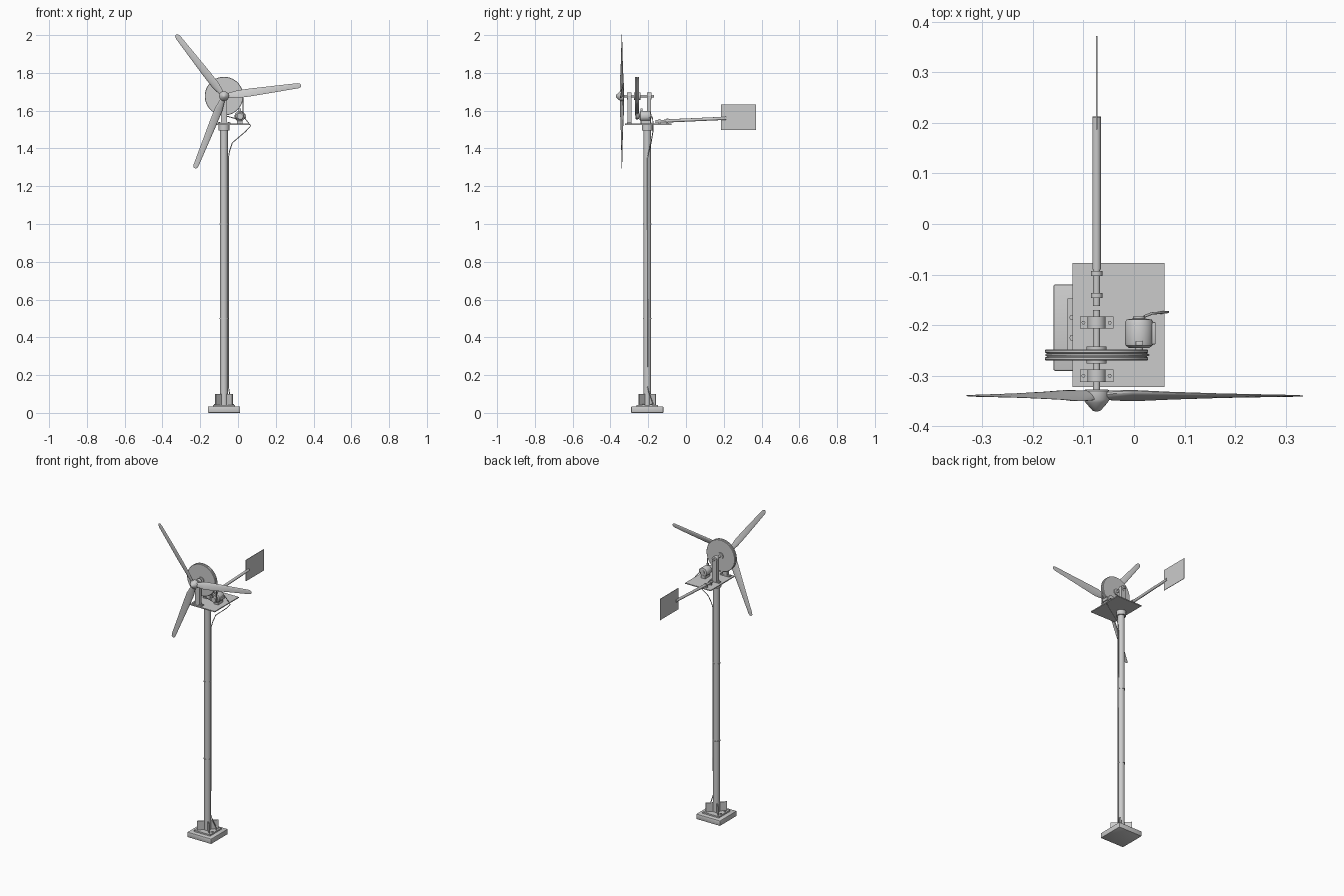
import bpy, bmesh, math
from mathutils import Vector, Matrix

if "Cube" in bpy.data.objects:
    bpy.data.objects.remove(bpy.data.objects["Cube"])

CX, TY = -0.074, -0.205          # shaft x, tower y
SZ = 1.677                       # shaft height
PLATE = 1.531                    # top of the platform


def finish(name, bm, smooth=True):
    bmesh.ops.recalc_face_normals(bm, faces=bm.faces)
    me = bpy.data.meshes.new(name)
    bm.to_mesh(me)
    bm.free()
    ob = bpy.data.objects.new(name, me)
    bpy.context.collection.objects.link(ob)
    if smooth:
        bpy.ops.object.select_all(action='DESELECT')
        ob.select_set(True)
        bpy.context.view_layer.objects.active = ob
        bpy.ops.object.shade_smooth_by_angle(angle=math.radians(35))
    return ob


def box(name, c, s, rz=0, bevel=0):
    bm = bmesh.new()
    bmesh.ops.create_cube(bm, size=1)
    bmesh.ops.scale(bm, vec=s, verts=bm.verts)
    if bevel:
        bmesh.ops.bevel(bm, geom=bm.edges[:], offset=bevel, segments=2, affect='EDGES', profile=0.5)
    bmesh.ops.transform(bm, matrix=Matrix.Translation(c) @ Matrix.Rotation(rz, 4, 'Z'), verts=bm.verts)
    return finish(name, bm, bevel > 0)


def lathe(name, prof, origin, axis, n=32):
    """Revolve (radius, distance) pairs around an axis; both ends are capped."""
    bm = bmesh.new()
    rot = Vector((0, 0, 1)).rotation_difference(Vector(axis).normalized()).to_matrix()
    rings = [[bm.verts.new(Vector(origin) + rot @ Vector((r * math.cos(2 * math.pi * i / n),
              r * math.sin(2 * math.pi * i / n), d))) for i in range(n)] for r, d in prof]
    for a, b in zip(rings, rings[1:]):
        for i in range(n):
            bm.faces.new((a[i], a[(i + 1) % n], b[(i + 1) % n], b[i]))
    bm.faces.new(rings[0])
    bm.faces.new(rings[-1])
    return finish(name, bm)


def rod(name, p, q, r, n=24):
    d = Vector(q) - Vector(p)
    return lathe(name, [(r, 0), (r, d.length)], p, d, n)


def tube(name, pts, r, cyclic=False):
    cu = bpy.data.curves.new(name, 'CURVE')
    cu.dimensions = '3D'
    cu.bevel_depth, cu.bevel_resolution, cu.use_fill_caps = r, 2, True
    sp = cu.splines.new('POLY')
    sp.points.add(len(pts) - 1)
    for s, p in zip(sp.points, pts):
        s.co = (*p, 1)
    sp.use_cyclic_u = cyclic
    ob = bpy.data.objects.new(name, cu)
    bpy.context.collection.objects.link(ob)
    bpy.ops.object.select_all(action='DESELECT')
    ob.select_set(True)
    bpy.context.view_layer.objects.active = ob
    bpy.ops.object.convert(target='MESH')


# Base and diagonal gussets
box("base_slab", (CX, TY, 0.017), (0.171, 0.171, 0.034), bevel=0.004)
box("base_plate", (CX, TY, 0.038), (0.115, 0.115, 0.010))
for k in (1, -1):
    box("base_gusset", (CX, TY, 0.07), (0.126, 0.006, 0.06), rz=k * math.pi / 4)
    for j in (1, -1):
        rod("base_bolt", (CX + k * 0.048, TY + j * 0.02, 0.04), (CX + k * 0.048, TY + j * 0.02, 0.048), 0.006, 6)

# Tower with joint rings and yaw collar
rod("tower", (CX, TY, 0.04), (CX, TY, 1.52), 0.0205)
for z in (0.5, 1.0):
    rod("tower_joint", (CX, TY, z - 0.003), (CX, TY, z + 0.003), 0.023)
rod("yaw_collar", (CX, TY, 1.495), (CX, TY, 1.527), 0.029)
box("platform", (-0.031, -0.2, PLATE - 0.003), (0.182, 0.245, 0.006))

# Shaft on two pillow block pillars
rod("shaft", (CX, -0.335, SZ), (CX, -0.17, SZ), 0.007)
for y in (-0.195, -0.30):
    box("bearing_pillar", (CX, y, (PLATE + SZ) / 2), (0.034, 0.022, SZ - PLATE))
    box("bearing_foot", (CX, y, PLATE + 0.003), (0.066, 0.024, 0.006))
    rod("bearing_housing", (CX, y - 0.012, SZ), (CX, y + 0.012, SZ), 0.018)
    for s in (-1, 1):
        rod("foot_bolt", (CX + s * 0.026, y, PLATE), (CX + s * 0.026, y, PLATE + 0.010), 0.004, 6)

# Large pulley with grooved rim, and the belt to the generator
GX, GZ = 0.010, 1.571
lathe("drive_wheel", [(0.02, 0), (0.02, 0.006), (0.1, 0.006), (0.102, 0.008), (0.102, 0.012), (0.098, 0.014),
                      (0.098, 0.02), (0.102, 0.022), (0.102, 0.026), (0.1, 0.028), (0.02, 0.028), (0.02, 0.034)],
      (CX, -0.276, SZ), (0, 1, 0), 64)
rod("small_pulley", (GX, -0.268, GZ), (GX, -0.248, GZ), 0.016)
a0 = math.atan2(GZ - SZ, GX - CX)
off = math.acos((0.099 - 0.018) / math.hypot(GZ - SZ, GX - CX))
belt = []
for x, z, r, s, e in ((CX, SZ, 0.099, a0 + off, a0 - off + 2 * math.pi), (GX, GZ, 0.018, a0 - off, a0 + off)):
    for i in range(33):
        a = s + (e - s) * i / 32
        belt.append((x + r * math.cos(a), -0.259, z + r * math.sin(a)))
tube("drive_belt", belt, 0.0025, True)

# Generator
lathe("generator", [(0.008, -0.012), (0.008, 0), (0.02, 0), (0.027, 0.005), (0.028, 0.01), (0.028, 0.05),
                    (0.025, 0.056), (0.012, 0.058), (0.012, 0.062)], (GX, -0.245, GZ), (0, 1, 0))
box("generator_foot", (GX, -0.213, 1.539), (0.03, 0.05, 0.018))
for s in (-1, 1):
    box("generator_ear", (GX, -0.236, GZ + s * 0.03), (0.014, 0.01, 0.02), bevel=0.002)
box("generator_terminal", (GX + 0.027, -0.216, GZ), (0.012, 0.045, 0.02), bevel=0.003)

# Cable from generator down the tower
tube("cable", [(0.02, -0.183, GZ), (0.035, -0.177, 1.562), (0.067, -0.174, 1.52), (0.04, -0.175, 1.49),
               (-0.03, -0.185, 1.43), (-0.045, -0.196, 1.385), (-0.051, -0.203, 1.35), (-0.051, -0.205, 0.14),
               (-0.045, -0.195, 0.105), (-0.03, -0.175, 0.046)], 0.0025)

# Tail boom, clamps and vane
def boom_z(y):
    return 1.543 + (y + 0.16) * 0.045

rod("tail_boom", (CX, -0.09, boom_z(-0.09)), (CX, 0.212, boom_z(0.212)), 0.0085)
rod("tail_boom_root", (CX, -0.162, boom_z(-0.162)), (CX, -0.085, boom_z(-0.085)), 0.007)
for y in (-0.141, -0.098):
    rod("boom_clamp", (CX, y - 0.005, boom_z(y)), (CX, y + 0.005, boom_z(y)), 0.0115)
    box("clamp_foot", (CX, y, PLATE + 0.003), (0.022, 0.010, 0.008))
box("tail_vane", (CX, 0.279, 1.565), (0.003, 0.185, 0.137))

# Hub and nose cone
lathe("hub", [(0.022, 0), (0.026, 0.003), (0.026, 0.020), (0.022, 0.026), (0.008, 0.042), (0.002, 0.044)],
      (CX, -0.327, SZ), (0, -1, 0), 24)

# Twisted tapered blades: (radius, chord, thickness, twist in degrees)
STATIONS = [(0.010, 0.022, 0.016, 30), (0.035, 0.034, 0.013, 30), (0.075, 0.046, 0.010, 26),
            (0.15, 0.043, 0.008, 18), (0.25, 0.036, 0.006, 11), (0.35, 0.030, 0.004, 6),
            (0.395, 0.027, 0.003, 4), (0.407, 0.020, 0.002, 4), (0.412, 0.009, 0.0015, 4)]
for ang in (8, 128, 248):
    bm, rings, n = bmesh.new(), [], 14
    turn = Matrix.Rotation(-math.radians(ang), 3, 'Y')
    for r, c, t, tw in STATIONS:
        tw = math.radians(tw)
        ring = []
        for i in range(n):
            a = 2 * math.pi * i / n
            u, v = c / 2 * math.cos(a), t / 2 * math.sin(a) * (1 + 0.4 * math.cos(a))
            p = Vector((r, u * math.sin(tw) + v * math.cos(tw), u * math.cos(tw) - v * math.sin(tw)))
            ring.append(bm.verts.new(turn @ p + Vector((CX, -0.34, SZ))))
        rings.append(ring)
    for a, b in zip(rings, rings[1:]):
        for i in range(n):
            bm.faces.new((a[i], a[(i + 1) % n], b[(i + 1) % n], b[i]))
    bm.faces.new(rings[0])
    bm.faces.new(rings[-1])
    finish("blade", bm)
